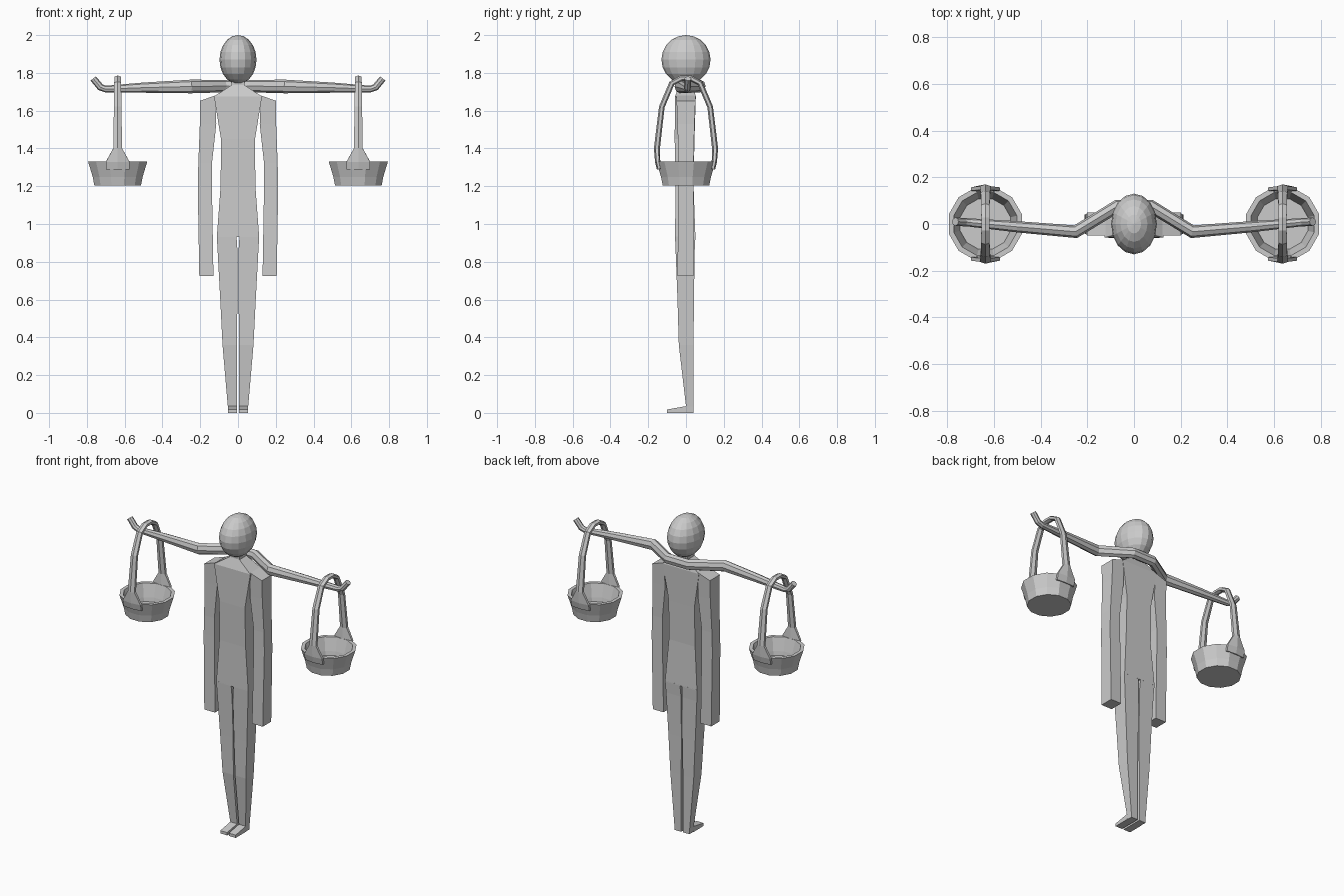
import bpy, bmesh, math
from mathutils import Vector

if "Cube" in bpy.data.objects:
    bpy.data.objects.remove(bpy.data.objects["Cube"])


def make(name, bm, mirror=False):
    bmesh.ops.recalc_face_normals(bm, faces=bm.faces)
    me = bpy.data.meshes.new(name)
    bm.to_mesh(me)
    bm.free()
    ob = bpy.data.objects.new(name, me)
    bpy.context.collection.objects.link(ob)
    if mirror:
        ob.modifiers.new("Mirror", 'MIRROR')
    return ob


def loft(name, rings, mirror=False, cap=True):
    """Skin a list of equal-length point rings and cap the ends."""
    bm = bmesh.new()
    vs = [[bm.verts.new(p) for p in r] for r in rings]
    n = len(vs[0])
    for a, b in zip(vs, vs[1:]):
        for i in range(n):
            j = (i + 1) % n
            bm.faces.new((a[i], a[j], b[j], b[i]))
    if cap:
        bm.faces.new(vs[0])
        bm.faces.new(vs[-1])
    return make(name, bm, mirror)


def rect(x0, x1, y0, y1, z0, z1=None):
    """Level rectangle, optionally sloping from z0 at x0 to z1 at x1."""
    z1 = z0 if z1 is None else z1
    return [(x0, y0, z0), (x1, y0, z1), (x1, y1, z1), (x0, y1, z0)]


def tube(name, path, sizes, ref, n, phase=0, mirror=False):
    """Sweep an n-gon along a path; sizes are (along ref, across) half widths."""
    pts = [Vector(p) for p in path]
    rings = []
    for i, p in enumerate(pts):
        t = (pts[min(i + 1, len(pts) - 1)] - pts[max(i - 1, 0)]).normalized()
        r = Vector(ref)
        r = (r - t * r.dot(t)).normalized()
        u = t.cross(r)
        a, b = sizes[i]
        angs = [phase + k * math.tau / n for k in range(n)]
        rings.append([p + r * a * math.cos(w) + u * b * math.sin(w) for w in angs])
    return loft(name, rings, mirror)


# head
bm = bmesh.new()
bmesh.ops.create_uvsphere(bm, u_segments=16, v_segments=10, radius=1)
bmesh.ops.scale(bm, vec=(0.098, 0.13, 0.13), verts=bm.verts)
bmesh.ops.translate(bm, vec=(0, 0, 1.87), verts=bm.verts)
make("head", bm)

# torso with neck
torso = [(0.93, .112, -.058, .05), (1.20, .092, -.055, .04), (1.45, .09, -.06, .045),
         (1.675, .127, -.058, .052), (1.735, .035, -.035, .035), (1.78, .035, -.035, .035)]
loft("torso", [rect(-w, w, a, b, z) for z, w, a, b in torso])

# arms
loft("arm", [rect(.13, .205, -.045, .04, .725),
             rect(.138, .213, -.04, .04, 1.20),
             rect(.138, .21, -.04, .04, 1.32),
             rect(.115, .202, -.045, .045, 1.53),
             rect(.122, .202, -.05, .05, 1.68, 1.652)], mirror=True)

# legs
loft("leg", [rect(.006, .052, .0, .04, 0),
             rect(.006, .054, .0, .04, .035),
             rect(.006, .082, -.038, .04, .36),
             rect(.003, .094, -.045, .042, .60),
             rect(.003, .108, -.055, .046, .86),
             rect(.008, .112, -.058, .05, .935)], mirror=True)

# feet
loft("foot", [[(.006, y, 0), (.054, y, 0), (.054, y, h), (.006, y, h)]
              for y, h in ((-.10, .018), (.002, .036))], mirror=True)

# carrying yoke, bent round the back of the neck
half = [(.07, .077, 1.73, .028, .033), (.25, -.033, 1.728, .028, .036),
        (.50, -.012, 1.722, .024, .027), (.70, .006, 1.714, .018, .018),
        (.728, .008, 1.724, .018, .019), (.766, .01, 1.77, .018, .018)]
full = [(-x, y, z, a, b) for x, y, z, a, b in reversed(half)] + half
tube("yoke", [p[:3] for p in full], [p[3:] for p in full], (0, 1, 0), 8)

# buckets: outer wall, rim, inner wall and floor
CX = 0.637
profile = [(.128, 1.205), (.137, 1.25), (.162, 1.33), (.14, 1.33), (.117, 1.25), (.112, 1.225)]
loft("bucket", [[(CX + r * math.cos((k + .5) * math.tau / 12),
                  r * math.sin((k + .5) * math.tau / 12), z) for k in range(12)]
                for r, z in profile], mirror=True)

# bucket handles, flared where they meet the rim
side = [(.142, 1.29, .072, .012), (.15, 1.33, .072, .014), (.154, 1.40, .027, .016),
        (.128, 1.62, .023, .015), (.075, 1.745, .021, .015), (.025, 1.772, .02, .015)]
arc = [(-y, z, a, b) for y, z, a, b in side] + side[::-1]
tube("bucket_handle", [(CX, p[0], p[1]) for p in arc], [p[2:] for p in arc],
     (1, 0, 0), 6, math.pi / 2, mirror=True)
